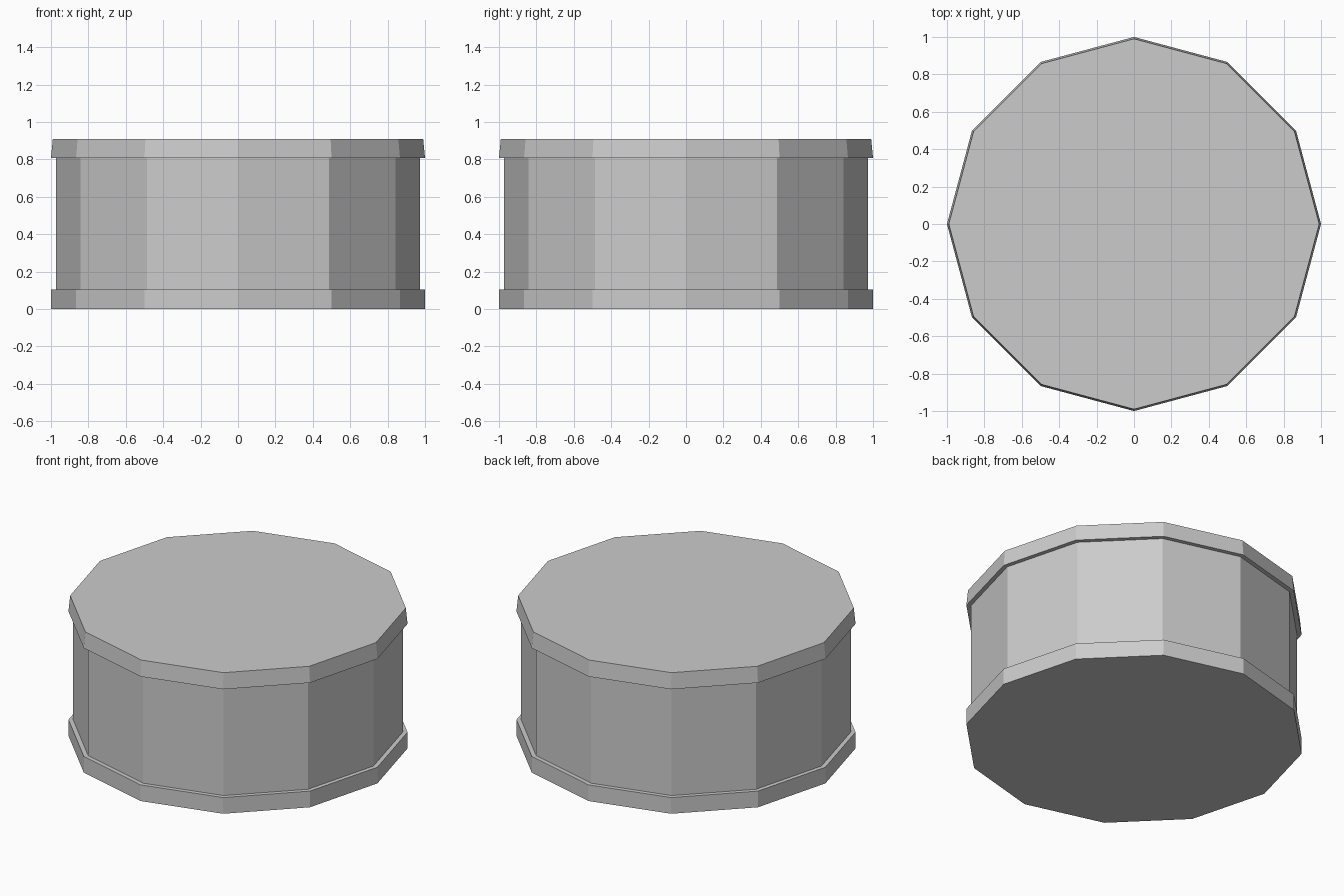
import bpy

cube = bpy.data.objects.get("Cube")
if cube:
    bpy.data.objects.remove(cube, do_unlink=True)

grey = bpy.data.materials.new("light_grey")
grey.use_nodes = True
color = (0.6, 0.6, 0.6, 1)
grey.diffuse_color = color
grey.node_tree.nodes["Principled BSDF"].inputs["Base Color"].default_value = color


def drum(name, bottom, top, r_bottom, r_top):
    """Flat-sided twelve-cornered section between two heights."""
    bpy.ops.mesh.primitive_cone_add(
        vertices=12, radius1=r_bottom, radius2=r_top, depth=top - bottom,
        location=(0, 0, (bottom + top) / 2))
    obj = bpy.context.object
    obj.name = name
    obj.data.materials.append(grey)
    return obj


# Bottom rim, recessed wall and slightly tapered lid
drum("base_rim", 0, 0.105, 1, 1)
drum("wall", 0.105, 0.807, 0.972, 0.972)
drum("lid", 0.807, 0.91, 1, 0.99)
